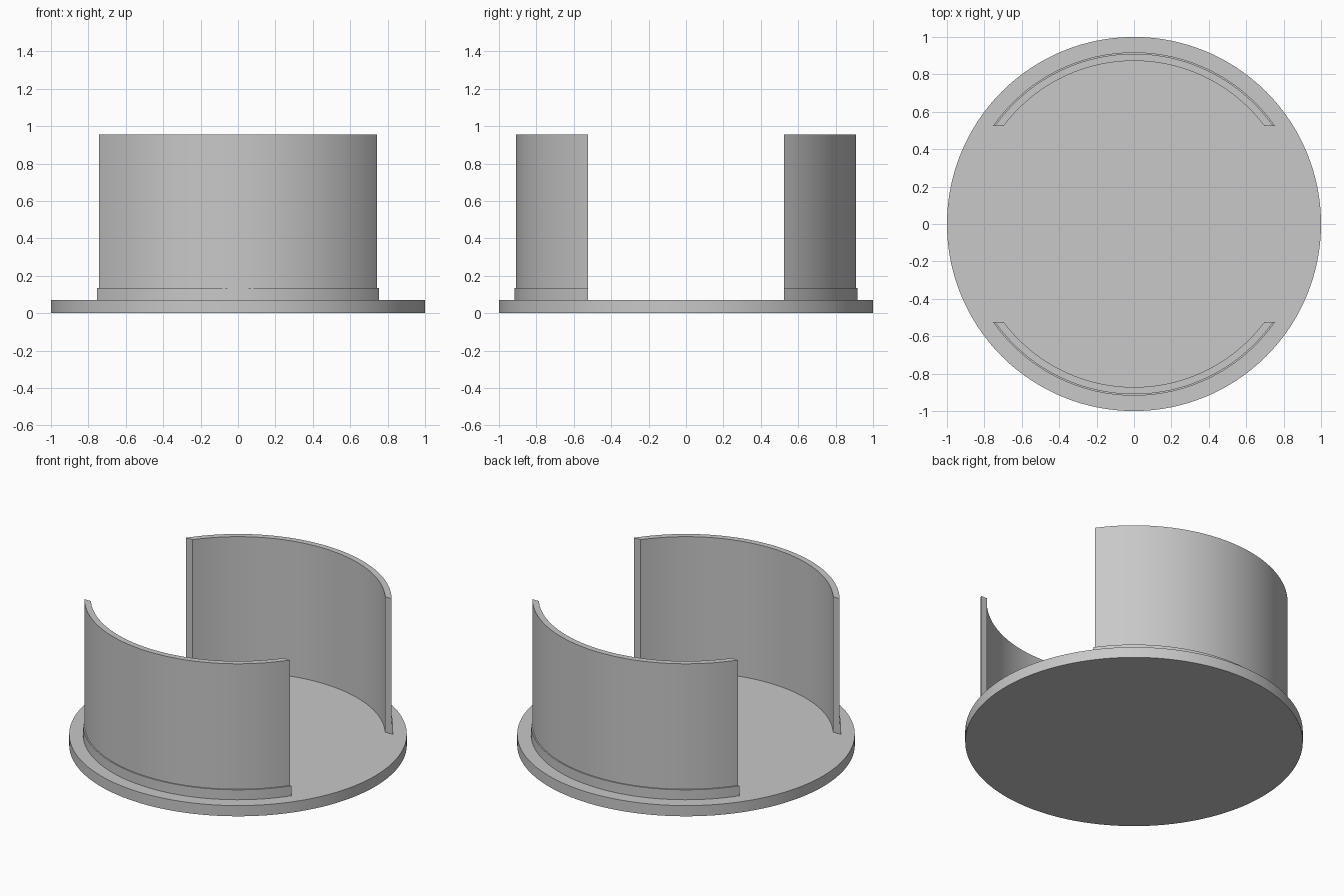
import bpy
import bmesh
import math

cube = bpy.data.objects.get("Cube")
if cube:
    bpy.data.objects.remove(cube, do_unlink=True)

BASE_TOP = 0.07
CUT_Y = 0.525      # walls end on flat planes at this depth
STEPS = 64

grey = bpy.data.materials.new("plain_grey")
grey.use_nodes = True
colour = (0.58, 0.58, 0.58, 1)
grey.diffuse_color = colour
grey.node_tree.nodes["Principled BSDF"].inputs["Base Color"].default_value = colour


def finish(obj):
    obj.data.materials.append(grey)
    bpy.ops.object.select_all(action="DESELECT")
    obj.select_set(True)
    bpy.context.view_layer.objects.active = obj
    bpy.ops.object.shade_smooth_by_angle(angle=math.radians(30))


def curved_wall(name, side):
    # Stepped section (radius, height): thin wall with a foot rim outside
    section = [(0.872, BASE_TOP), (0.918, BASE_TOP), (0.918, 0.135),
               (0.91, 0.135), (0.91, 0.955), (0.872, 0.955)]
    bm = bmesh.new()
    rings = []
    for i in range(STEPS + 1):
        ring = []
        for r, z in section:
            start = math.asin(CUT_Y / r)
            a = start + (math.pi - 2 * start) * i / STEPS
            ring.append(bm.verts.new((r * math.cos(a), side * r * math.sin(a), z)))
        rings.append(ring)
    n = len(section)
    for a, b in zip(rings, rings[1:]):
        for j in range(n):
            k = (j + 1) % n
            bm.faces.new((a[j], a[k], b[k], b[j]))
    bm.faces.new(rings[0])
    bm.faces.new(rings[-1])
    bmesh.ops.recalc_face_normals(bm, faces=bm.faces)
    mesh = bpy.data.meshes.new(name)
    bm.to_mesh(mesh)
    bm.free()
    obj = bpy.data.objects.new(name, mesh)
    bpy.context.collection.objects.link(obj)
    finish(obj)


# Round base plate
bpy.ops.mesh.primitive_cylinder_add(vertices=128, radius=1, depth=BASE_TOP,
                                    location=(0, 0, BASE_TOP / 2))
base = bpy.context.object
base.name = "base_plate"
finish(base)

# Two facing curved walls
curved_wall("front_wall", -1)
curved_wall("back_wall", 1)
